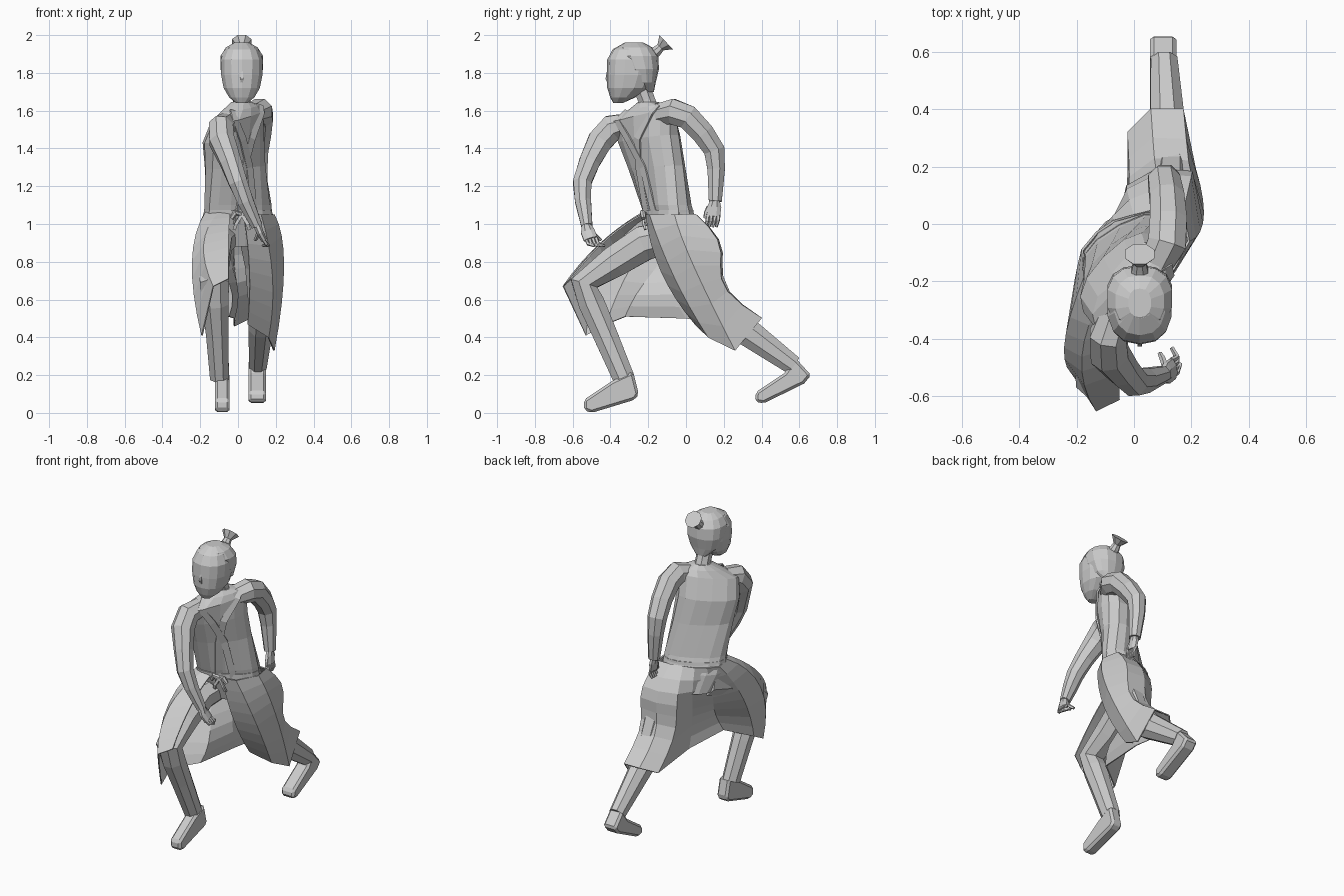
import bpy, bmesh, math
from mathutils import Vector as V


def build(name, verts, faces):
    me = bpy.data.meshes.new(name)
    me.from_pydata(verts, [], faces)
    bm = bmesh.new()
    bm.from_mesh(me)
    bmesh.ops.recalc_face_normals(bm, faces=bm.faces)
    bm.to_mesh(me)
    bm.free()
    ob = bpy.data.objects.new(name, me)
    bpy.context.collection.objects.link(ob)
    return ob


def loft(name, rings):
    """Skin a list of equal closed rings and cap both ends."""
    n = len(rings[0])
    verts = [p for r in rings for p in r]
    faces = [(k * n + i, k * n + (i + 1) % n, (k + 1) * n + (i + 1) % n, (k + 1) * n + i)
             for k in range(len(rings) - 1) for i in range(n)]
    faces += [tuple(range(n)), tuple(range(len(verts) - n, len(verts)))]
    return build(name, verts, faces)


def tube(name, path, sides=8, ref=(1, 0, 0)):
    """Tube along (x, y, z, radius along ref, other radius)."""
    pts = [V(p[:3]) for p in path]
    rings = []
    for i, p in enumerate(path):
        a, b = pts[max(i - 1, 0)], pts[min(i + 1, len(pts) - 1)]
        t = (b - a).normalized()
        if 0 < i < len(pts) - 1:
            t = ((pts[i] - a).normalized() + (b - pts[i]).normalized()).normalized()
        u = (V(ref) - t * t.dot(V(ref))).normalized()
        w = t.cross(u)
        angs = [2 * math.pi * (j + .5) / sides for j in range(sides)]
        rings.append([pts[i] + u * p[3] * math.cos(g) + w * p[-1] * math.sin(g) for g in angs])
    return loft(name, rings)


def ring_pt(r, deg, power=.85):
    """Point on a slightly boxy ring (cx, cy, z, half width, half depth, yaw, tilt)."""
    cx, cy, z, hw, hd, yaw, tilt = r
    a, q = math.radians(deg), math.radians(yaw)
    c, d = math.cos(a), math.sin(a)
    lx = hw * math.copysign(abs(c) ** power, c)
    ly = hd * math.copysign(abs(d) ** power, d)
    return V((cx + lx * math.cos(q) - ly * math.sin(q),
              cy + lx * math.sin(q) + ly * math.cos(q), z + tilt * lx))


def ellipses(name, rows, n=14):
    return loft(name, [[ring_pt(r, 360 * (i + .5) / n) for i in range(n)] for r in rows])


def prism(name, prof, x0, x1, bevel):
    """Side profile (y, z) extruded across x with bevelled edges."""
    ob = loft(name, [[V((x, y, z)) for y, z in prof] for x in (x0, x1)])
    m = ob.modifiers.new("bevel", 'BEVEL')
    m.width, m.segments = bevel, 1
    return ob


# twisted torso, right shoulder forward
T = [(0, -.05, .88, .14, .10, 22, 0), (0, -.075, 1.0, .19, .11, 25, 0),
     (0, -.105, 1.1, .19, .105, 28, 0), (-.015, -.155, 1.3, .185, .105, 40, .05),
     (-.025, -.195, 1.45, .19, .115, 46, .12), (-.005, -.225, 1.57, .19, .09, 54, .2),
     (.015, -.205, 1.615, .12, .07, 50, .15), (.02, -.20, 1.645, .055, .05, 40, 0)]
ellipses("torso_jacket", T)

# crossed lapels, waist belt and bow, laid on the torso rings
for name, degs in (("left_lapel", (-30, -60, -85, -95, -100, -104)),
                   ("right_lapel", (-150, -125, -100, -88, -82, -78))):
    pts = [ring_pt(T[k], d) for k, d in zip((6, 5, 4, 3, 2, 1), degs)]
    tube(name, [(*p, .03, .007) for p in pts], 4, (.74, .67, 0))
ellipses("waist_belt", [(0, -.095, 1.035, .192, .114, 26, 0), (0, -.1, 1.075, .192, .111, 28, 0)])
for s in (-1, 1):
    tube("belt_bow_loop", [(.02, -.215, 1.05, .012), (.02 + s * .035, -.23, 1.06, .016),
                           (.02 + s * .055, -.225, 1.03, .012)], 6, (0, 1, 0))
    tube("belt_tail", [(.02, -.22, 1.05, .008, .012), (.02 + s * .03, -.225, 1.0, .008, .012),
                       (.02 + s * .04, -.215, .97, .008, .012)], 4, (0, 1, 0))

# neck and head
tube("neck", [(.02, -.185, 1.58, .055), (.02, -.21, 1.66, .048), (.02, -.24, 1.74, .05)])
ellipses("head", [(.02, y, z, w, d, 0, 0) for z, y, w, d in (
    (1.64, -.36, .03, .025), (1.67, -.335, .068, .066), (1.72, -.305, .098, .112),
    (1.79, -.29, .112, .13), (1.87, -.285, .114, .132), (1.925, -.28, .09, .108),
    (1.957, -.275, .045, .055))])
ellipses("hair_cap", [(.02, y, z, w, d, 0, 0) for z, y, w, d in (
    (1.70, -.19, .04, .02), (1.75, -.225, .092, .065), (1.82, -.24, .115, .097),
    (1.89, -.26, .115, .113), (1.935, -.27, .086, .092), (1.96, -.275, .04, .05))])
tube("nose", [(.02, -.412, 1.82, .006), (.02, -.418, 1.77, .012), (.02, -.41, 1.75, .01)], 4)
tube("topknot", [(.02, -.19, 1.89, .036), (.02, -.155, 1.915, .03), (.02, -.135, 1.935, .024),
                 (.02, -.105, 1.963, .056)])

# arms: path through shoulder, elbow, wrist
tube("right_arm", [(-.06, -.31, 1.53, .06), (-.09, -.39, 1.51, .07, .075), (-.085, -.455, 1.44, .072),
                   (-.04, -.51, 1.33, .06), (0, -.55, 1.22, .053), (.04, -.545, 1.12, .046),
                   (.1, -.525, .99, .032)])
tube("left_arm", [(.07, -.15, 1.58, .06), (.115, -.07, 1.595, .073), (.12, .01, 1.565, .07),
                  (.115, .09, 1.48, .065), (.105, .15, 1.39, .06), (.11, .16, 1.29, .05),
                  (.125, .155, 1.12, .037)])

# hands
tube("right_palm", [(.1, -.53, 1.0, .024), (.115, -.52, .96, .04, .02), (.135, -.505, .92, .04, .018)],
     8, (0, 1, 0))
tube("left_palm", [(.125, .155, 1.13, .024), (.13, .15, 1.09, .04, .02), (.135, .145, 1.04, .038, .018)],
     8, (0, 1, 0))
for i in range(4):
    y = -.53 + i * .018
    tube("right_finger", [(.13, y, .925, .011), (.15, y + .012, .895, .010),
                          (.162 - i * .01, y + .045, .885, .008)], 5)
    y = .115 + i * .019
    tube("left_finger", [(.135, y, 1.045, .011), (.145, y - .003, 1.015, .010),
                         (.135, y - .012, .985, .008)], 5)
tube("right_thumb", [(.11, -.5, .96, .012), (.10, -.47, .93, .011), (.09, -.45, .915, .008)], 5)
tube("left_thumb", [(.13, .12, 1.09, .012), (.135, .105, 1.06, .011), (.135, .10, 1.03, .008)], 5)

# trousers
tube("front_trouser_leg", [(-.08, -.09, .93, .09, .09), (-.115, -.22, .9, .09, .10),
                           (-.13, -.38, .8, .09, .09), (-.125, -.54, .685, .083, .078),
                           (-.12, -.5, .58, .076, .075), (-.11, -.43, .42, .064, .07),
                           (-.098, -.33, .185, .054, .062)])
tube("rear_trouser_leg", [(.09, -.06, .95, .09, .1), (.125, .05, .8, .095, .115),
                          (.13, .16, .58, .08, .1), (.12, .28, .46, .07, .085),
                          (.105, .57, .25, .05, .055)])

# shoes
prism("front_shoe", [(-.39, .17), (-.28, .22), (-.25, .1), (-.27, .07), (-.50, 0), (-.54, .015),
                     (-.54, .07)], -.122, -.045, .014)
prism("rear_shoe", [(.58, .29), (.662, .2), (.625, .155), (.41, .05), (.365, .06), (.37, .11),
                    (.52, .21)], .055, .148, .014)

# open robe skirt: each column is waist, middle and hem point, from left front edge round the back
SKIRT = [((.03, -.21, 1.05), (.06, -.13, .75), (.05, .05, .47)),
         ((.12, -.19, 1.05), (.18, -.06, .72), (.16, .12, .4)),
         ((.19, -.06, 1.05), (.24, .04, .78), (.19, .26, .33)),
         ((.17, .05, 1.05), (.2, .18, .78), (.17, .4, .5)),
         ((.08, .05, 1.05), (.08, .19, .78), (.06, .4, .5)),
         ((0, .03, 1.05), (-.02, .13, .76), (-.02, .32, .46)),
         ((-.07, .01, 1.05), (-.03, -.02, .76), (-.02, .0, .5)),
         ((-.13, -.03, 1.05), (-.08, -.17, .75), (-.05, -.32, .51)),
         ((-.18, -.09, 1.05), (-.215, -.29, .77), (-.2, -.42, .47)),
         ((-.17, -.18, 1.06), (-.24, -.43, .8), (-.19, -.53, .41)),
         ((-.1, -.23, 1.06), (-.18, -.46, .89), (-.13, -.65, .67)),
         ((-.04, -.21, 1.06), (-.05, -.42, .92), (-.05, -.61, .71))]
# outward hip bulge per column, tucking back in below
BULGE = {3: (.005, .06), 4: (0, .06), 5: (-.01, .05), 6: (-.02, .04), 7: (-.03, .02)}
ROWS = 8
verts = []
for c, (a, m, b) in enumerate(SKIRT):
    bx, by = BULGE.get(c, (0, 0))
    for r in range(ROWS + 1):
        t = r / ROWS
        p = V(a) * (2 * t - 1) * (t - 1) + V(m) * 4 * t * (1 - t) + V(b) * t * (2 * t - 1)
        verts.append(p + V((bx, by, 0)) * math.sin(2 * math.pi * t))
n = ROWS + 1
skirt = build("robe_skirt", verts, [(c * n + r, c * n + r + 1, (c + 1) * n + r + 1, (c + 1) * n + r)
                                    for c in range(len(SKIRT) - 1) for r in range(ROWS)])
sol = skirt.modifiers.new("cloth", 'SOLIDIFY')
sol.thickness, sol.offset = .008, 0
